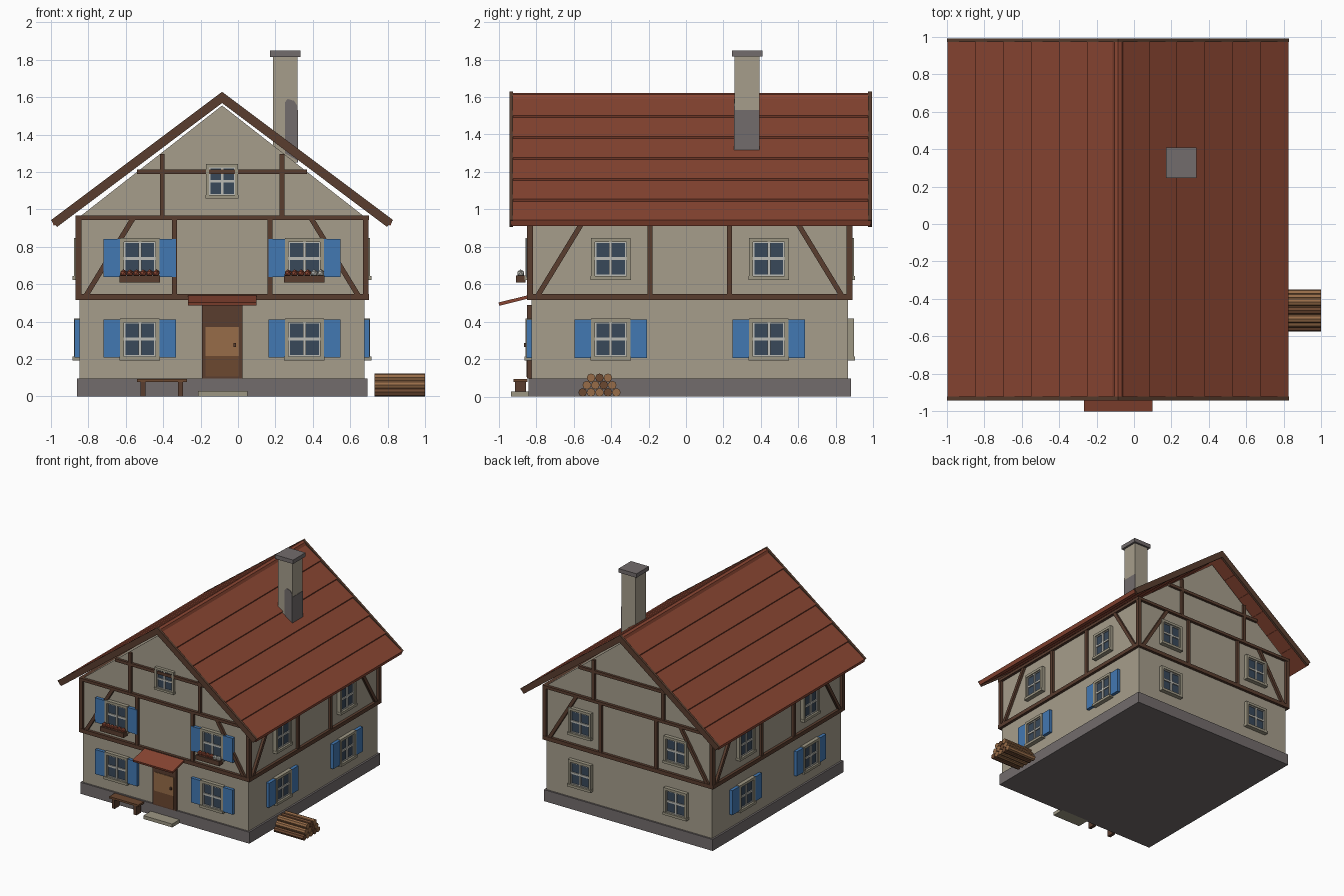
import bpy, bmesh, math
from mathutils import Matrix, Vector

cube = bpy.data.objects.get("Cube")
if cube:
    bpy.data.objects.remove(cube, do_unlink=True)

CX, CY = -0.085, 0.02            # house centre
HX, HY = 0.762, 0.846            # half sizes of the walls
CENTRE = Matrix.Translation((CX, CY, 0))


def material(name, *rgb):
    m = bpy.data.materials.new(name)
    m.use_nodes = True
    m.diffuse_color = (*rgb, 1)
    m.node_tree.nodes["Principled BSDF"].inputs["Base Color"].default_value = (*rgb, 1)
    return m


PLASTER = material("plaster", 0.38, 0.34, 0.26)
TIMBER = material("dark timber", 0.10, 0.047, 0.028)
TILE = material("red tile", 0.25, 0.06, 0.032)
STONE = material("grey stone", 0.17, 0.15, 0.15)
BLUE = material("shutter blue", 0.055, 0.19, 0.45)
GLASS = material("window glass", 0.04, 0.065, 0.1)
FRAME = material("beige frame", 0.34, 0.31, 0.23)
SASH = material("pale sash", 0.5, 0.5, 0.46)
LIGHT = material("light wood", 0.31, 0.15, 0.065)
BROWN = material("brown wood", 0.15, 0.065, 0.03)


def place(name, mesh, matrix=Matrix()):
    ob = bpy.data.objects.new(name, mesh)
    ob.matrix_world = matrix
    bpy.context.collection.objects.link(ob)
    return ob


def finish(name, bm, mats):
    bmesh.ops.recalc_face_normals(bm, faces=bm.faces)
    me = bpy.data.meshes.new(name)
    bm.to_mesh(me)
    bm.free()
    for m in mats:
        me.materials.append(m)
    return me


def box_mesh(name, boxes):
    """Boxes given as (material, x0, x1, y0, y1, z0, z1)."""
    bm = bmesh.new()
    mats = []
    for mat, x0, x1, y0, y1, z0, z1 in boxes:
        if mat not in mats:
            mats.append(mat)
        size = Matrix.Diagonal((x1 - x0, y1 - y0, z1 - z0, 1))
        mid = Matrix.Translation(((x0 + x1) / 2, (y0 + y1) / 2, (z0 + z1) / 2))
        made = bmesh.ops.create_cube(bm, size=1, matrix=mid @ size)
        for f in {f for v in made["verts"] for f in v.link_faces}:
            f.material_index = mats.index(mat)
    return finish(name, bm, mats)


def prism(name, points, y0, y1, mat, matrix=Matrix()):
    """Extrude an (x, z) outline from y0 to y1."""
    bm = bmesh.new()
    face = bm.faces.new([bm.verts.new((x, y0, z)) for x, z in points])
    out = bmesh.ops.extrude_face_region(bm, geom=[face])
    moved = [v for v in out["geom"] if isinstance(v, bmesh.types.BMVert)]
    bmesh.ops.translate(bm, verts=moved, vec=(0, y1 - y0, 0))
    return place(name, finish(name, bm, [mat]), matrix)


def beam(name, p, q, width, matrix):
    p, q = Vector(p), Vector(q)
    side = (q - p).orthogonal().normalized() * width / 2
    return prism(name, [p + side, q + side, q - side, p - side], -0.02, 0.01, TIMBER, matrix)


# Wall frames: x along the wall, -y outwards, origin on the wall
def wall(quarter, distance):
    return CENTRE @ Matrix.Rotation(quarter * math.pi / 2, 4, "Z") @ Matrix.Translation((0, -distance, 0))


WALLS = {"front": (wall(0, HY), HX), "left": (wall(1, HX), HY),
         "back": (wall(2, HY), HX), "right": (wall(3, HX), HY)}
FRONT = WALLS["front"][0]


def at(matrix, x, z, scale=1):
    return matrix @ Matrix.Translation((x, 0, z)) @ Matrix.Scale(scale, 4)


# House body with gables, and plinth
prism("walls", [(-HX, 0.09), (HX, 0.09), (HX, 0.96), (0, 1.555), (-HX, 0.96)], -HY, HY, PLASTER, CENTRE)
place("plinth", box_mesh("plinth", [(STONE, -HX - 0.015, HX + 0.015, -HY - 0.014, HY + 0.014, 0, 0.095)]), CENTRE)

# Shared window and shutter meshes
W, H, B = 0.105, 0.112, 0.021
window_boxes = [(GLASS, -W + B, W - B, -0.014, 0.01, -H + B, H - B),
                (FRAME, -W, W, -0.03, 0.01, H - B, H),
                (FRAME, -W - 0.003, W + 0.003, -0.037, 0.01, -H, -H + B),
                (SASH, -0.008, 0.008, -0.023, 0, -H + B, H - B),
                (SASH, -W + B, W - B, -0.022, 0, -0.007, 0.009)]
for s in (-1, 1):
    window_boxes.append((FRAME, *sorted((s * W, s * (W - B))), -0.03, 0.01, -H + B, H - B))
    window_boxes.append((SASH, *sorted((s * (W - B), s * (W - B - 0.007))), -0.021, 0, -H + B, H - B))
    window_boxes.append((SASH, -W + B, W - B, -0.021, 0, *sorted((s * (H - B), s * (H - B - 0.007)))))
window = box_mesh("window", window_boxes)
shutter = box_mesh("shutter", [(BLUE, -0.044, 0.044, -0.026, 0.005, -0.102, 0.102)])

# Windows, shutters and timber framing on every wall
for side, (m, half) in WALLS.items():
    gable = side in ("front", "back")
    spacing, post = (0.44, 0.255) if gable else (0.422, 0.213)
    edge = half + 0.022
    place(side + "_beams", box_mesh("beams", [
        (TIMBER, -edge, edge, -0.023, 0.01, z, z + h) for z, h in ((0.515, 0.032), (0.943, 0.024))]), m)
    for s in (-1, 1):
        for floor, z in (("lower", 0.305), ("upper", 0.735)):
            place(f"{side}_{floor}_window", window, at(m, s * spacing, z))
            if side == "front" or (floor == "lower" and not gable):
                for k in (-1, 1):
                    place(f"{side}_{floor}_shutter", shutter, at(m, s * spacing + k * 0.149, z + 0.004))
        beam(side + "_post", (s * post, 0.53), (s * post, 0.95), 0.027, m)
        beam(side + "_corner_post", (s * (edge - 0.016), 0.53), (s * (edge - 0.016), 0.95), 0.032, m)
        beam(side + "_brace", (s * (half - 0.035), 0.54), (s * (half - 0.285), 0.95), 0.027, m)
        if gable:
            beam(side + "_gable_post", (s * 0.32, 0.96), (s * 0.32, 1.295), 0.025, m)
    if gable:
        beam(side + "_gable_beam", (-0.455, 1.2), (0.455, 1.2), 0.025, m)
place("gable_window", window, at(FRONT, 0, 1.15, 0.82))

# Roof: overlapping courses, bargeboards and ridge cap
SLOPE, RIDGE = 0.75, 1.61
Y0, Y1 = -0.935 - CY, 0.985 - CY
for s in (-1, 1):
    for i in range(6):
        a, b = 0.149 * i, 0.149 * (i + 1) + 0.018
        top, low = RIDGE - SLOPE * a, RIDGE - SLOPE * b
        prism("roof_course", [(s * a, top), (s * b, low + 0.016), (s * (b - 0.012), low - 0.014),
                              (s * a, top - 0.025)], Y0, Y1, TILE, CENTRE)
    board = [(0, 1.628), (s * 0.915, 0.942), (s * 0.882, 0.906), (0, 1.568)]
    for y in (Y0 - 0.008, Y1 - 0.012):
        prism("bargeboard", board, y, y + 0.02, TIMBER, CENTRE)
prism("ridge_cap", [(-0.03, 1.59), (-0.02, 1.612), (0, 1.62), (0.02, 1.612), (0.03, 1.59)], Y0, Y1, TILE, CENTRE)

# Chimney with bare stone patches
place("chimney", box_mesh("chimney", [(PLASTER, 0.188, 0.318, 0.26, 0.392, 1.25, 1.82),
                                      (STONE, 0.17, 0.335, 0.245, 0.408, 1.815, 1.848),
                                      (STONE, 0.315, 0.321, 0.258, 0.393, 1.25, 1.53)]))
prism("chimney_stone_patch", [(0.25, 1.3), (0.25, 1.57), (0.265, 1.59), (0.3, 1.58), (0.319, 1.55),
                              (0.319, 1.26)], 0.257, 0.262, STONE)

# Door, step and porch roof
place("door", box_mesh("door", [(TIMBER, -0.108, 0.108, -0.022, 0.01, 0.095, 0.49),
                                (LIGHT, -0.09, 0.09, -0.026, 0, 0.215, 0.37),
                                (BROWN, -0.09, 0.09, -0.026, 0, 0.105, 0.215),
                                (TIMBER, 0.062, 0.074, -0.04, 0, 0.265, 0.285)]), FRONT)
place("door_step", box_mesh("door_step", [(FRAME, -0.13, 0.135, -0.11, 0, 0, 0.028)]), FRONT)
porch = Matrix.Translation((0, -0.09, 0.515)) @ Matrix.Rotation(math.radians(14), 4, "X")
place("porch_roof", box_mesh("porch_roof", [(TILE, -0.183, 0.183, -0.086, 0.09, -0.01, 0.008)]), FRONT @ porch)

# Bench
place("bench", box_mesh("bench", [(BROWN, -0.455, -0.187, -0.095, -0.02, 0.078, 0.094)] + [
    (TIMBER, x, x + 0.026, -0.088, -0.028, 0, 0.08) for x in (-0.435, -0.235)]), FRONT)

# Flower boxes
for s in (-1, 1):
    m = at(FRONT, s * 0.44, 0)
    place("flower_box", box_mesh("flower_box", [(TIMBER, -0.108, 0.108, -0.082, -0.032, 0.608, 0.646)]), m)
    for i in range(6):
        bm = bmesh.new()
        bmesh.ops.create_icosphere(bm, subdivisions=1, radius=0.021)
        colour = SASH if s > 0 and i > 3 else TILE
        place("flower", finish("flower", bm, [colour]), at(m, (i - 2.5) * 0.035, 0.658)
              @ Matrix.Translation((0, -0.057, 0)))

# Stacked firewood
for row, count in enumerate((5, 4, 3)):
    for i in range(count):
        bm = bmesh.new()
        bmesh.ops.create_cone(bm, cap_ends=True, segments=8, radius1=0.023, radius2=0.023, depth=0.27)
        y = -0.462 + (i - (count - 1) / 2) * 0.045
        place("log", finish("log", bm, [BROWN if (i + row) % 3 == 0 else LIGHT]),
              Matrix.Translation((0.865, y, 0.022 + row * 0.039)) @ Matrix.Rotation(math.pi / 2, 4, "Y"))
